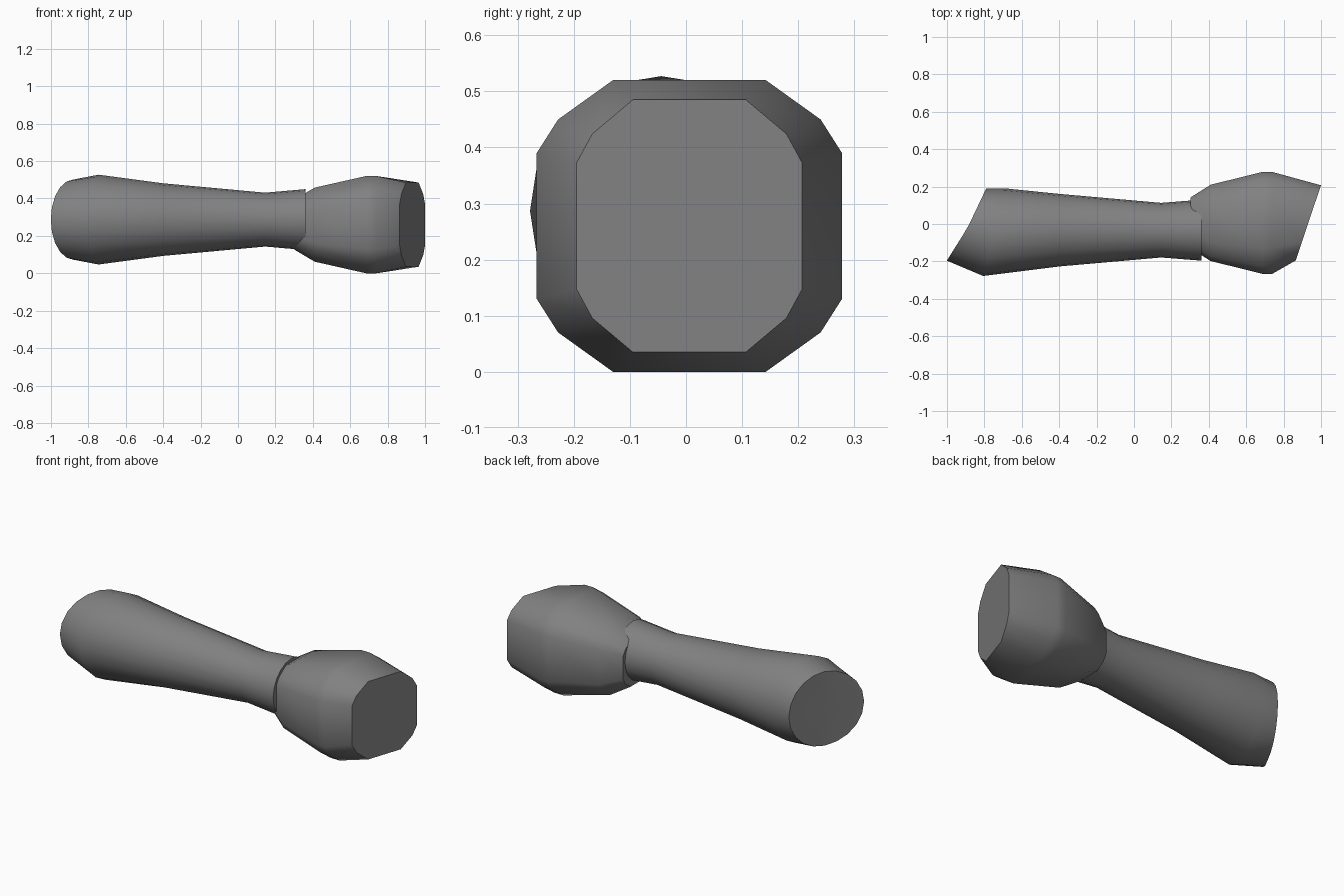
import bpy, bmesh
from math import sin, cos, pi

if "Cube" in bpy.data.objects:
    bpy.data.objects.remove(bpy.data.objects["Cube"])

dark = bpy.data.materials.new("dark_grey")
dark.diffuse_color = (0.22, 0.22, 0.22, 1)
dark.use_nodes = True
dark.node_tree.nodes["Principled BSDF"].inputs["Base Color"].default_value = dark.diffuse_color


def loft(name, rings, start_tip=None):
    """Skin a list of equal-length rings and close both ends."""
    bm = bmesh.new()
    loops = [[bm.verts.new(p) for p in ring] for ring in rings]
    n = len(loops[0])
    for a, b in zip(loops, loops[1:]):
        for i in range(n):
            j = (i + 1) % n
            bm.faces.new((a[i], a[j], b[j], b[i]))
    if start_tip:
        c = bm.verts.new(start_tip)
        for i in range(n):
            bm.faces.new((c, loops[0][(i + 1) % n], loops[0][i]))
    else:
        bm.faces.new(loops[0][::-1])
    bm.faces.new(loops[-1])
    bmesh.ops.recalc_face_normals(bm, faces=bm.faces)
    me = bpy.data.meshes.new(name)
    bm.to_mesh(me)
    bm.free()
    me.materials.append(dark)
    ob = bpy.data.objects.new(name, me)
    bpy.context.collection.objects.link(ob)
    bpy.ops.object.select_all(action='DESELECT')
    ob.select_set(True)
    bpy.context.view_layer.objects.active = ob
    bpy.ops.object.shade_smooth_by_angle(angle=0.7)
    return ob


def round_ring(x, y, ry, rz, slant, n=20):
    return [(x + slant * ry * cos(2 * pi * i / n),
             y + ry * cos(2 * pi * i / n),
             0.287 + rz * sin(2 * pi * i / n)) for i in range(n)]


# Handle: flared round grip with a slanted, slightly bent end
end = [(-0.89 + (0.63 if y < -0.02 else 0.476) * (y + 0.02), y, z)
       for _, y, z in round_ring(0, -0.003, 0.193, 0.214, 0)]
handle = [end] + [round_ring(*r) for r in (
    (-0.745, -0.044, 0.234, 0.240, 0.26),
    (-0.40, -0.033, 0.194, 0.194, 0),
    (0.145, -0.033, 0.146, 0.144, 0),
    (0.362, -0.033, 0.163, 0.163, 0))]
loft("handle", handle, (-0.89, -0.02, 0.287))


def chamfered_ring(x, hy, hz, slant=0):
    q = [(hy, 0.5 * hz), (0.86 * hy, 0.73 * hz), (0.5 * hy, hz)]
    pts = (q + [(-a, b) for a, b in q[::-1]]
           + [(-a, -b) for a, b in q] + [(a, -b) for a, b in q[::-1]])
    return [(x + slant * a, 0.006 + a, 0.26 + b) for a, b in pts]


# Head: twelve-sided block, swelling then cut off at a slant
loft("head", [chamfered_ring(*r) for r in (
    (0.302, 0.136, 0.134),
    (0.41, 0.204, 0.198),
    (0.685, 0.272, 0.26),
    (0.74, 0.272, 0.26),
    (0.932, 0.201, 0.225, 0.336))])
